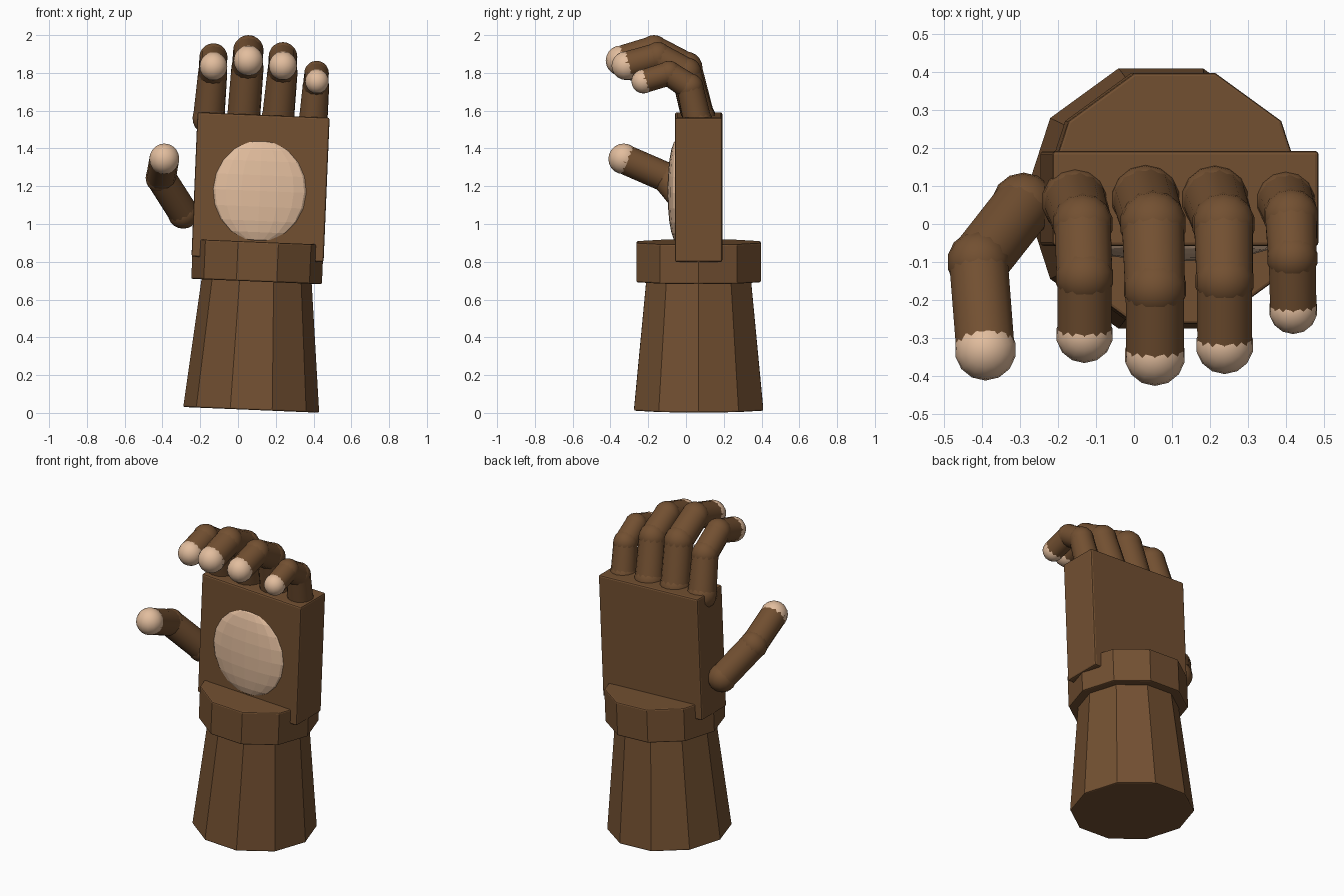
import bpy, bmesh, math
from mathutils import Matrix, Vector

if "Cube" in bpy.data.objects:
    bpy.data.objects.remove(bpy.data.objects["Cube"])


def material(name, rgb):
    m = bpy.data.materials.new(name)
    m.diffuse_color = (*rgb, 1)
    m.use_nodes = True
    m.node_tree.nodes["Principled BSDF"].inputs["Base Color"].default_value = m.diffuse_color
    return m


BROWN = material("brown", (0.17, 0.08, 0.031))
PALE = material("pale_tan", (0.76, 0.51, 0.34))

# The wrist axis leans slightly to +x
LEAN = Matrix.Translation((0.07, 0.067, 0.016)) @ Matrix.Rotation(math.radians(2.4), 4, 'Y')


def finish(bm, name, mat, bevel=0, smooth=False):
    me = bpy.data.meshes.new(name)
    bm.to_mesh(me)
    bm.free()
    me.materials.append(mat)
    ob = bpy.data.objects.new(name, me)
    bpy.context.collection.objects.link(ob)
    if bevel:
        b = ob.modifiers.new("edge_bevel", 'BEVEL')
        b.width = bevel
        b.segments = 2
        b.limit_method = 'ANGLE'
        b.angle_limit = math.radians(50)
    if smooth:
        bpy.ops.object.select_all(action='DESELECT')
        ob.select_set(True)
        bpy.context.view_layer.objects.active = ob
        bpy.ops.object.shade_smooth_by_angle(angle=math.radians(30))
    return ob


def frustum(name, r0, r1, z0, z1):
    """Ten-sided arm section along the leaning axis."""
    bm = bmesh.new()
    m = LEAN @ Matrix.Translation((0, 0, (z0 + z1) / 2)) @ Matrix.Rotation(math.pi / 2, 4, 'Z')
    bmesh.ops.create_cone(bm, cap_ends=True, segments=10, radius1=r0, radius2=r1,
                          depth=z1 - z0, matrix=m)
    return finish(bm, name, BROWN, 0.008)


def ball(bm, p, r):
    bmesh.ops.create_uvsphere(bm, u_segments=14, v_segments=10, radius=r,
                              matrix=Matrix.Translation(p))


def rod(bm, a, b, ra, rb):
    a, b = Vector(a), Vector(b)
    d = b - a
    m = Matrix.Translation((a + b) / 2) @ d.to_track_quat('Z', 'Y').to_matrix().to_4x4()
    bmesh.ops.create_cone(bm, cap_ends=True, segments=14, radius1=ra, radius2=rb,
                          depth=d.length, matrix=m)


def finger(name, joints, radii):
    """Rods between ball joints, with a pale ball at the end."""
    bm = bmesh.new()
    for p, r in zip(joints[:-1], radii[:-1]):
        ball(bm, p, r)
    for i in range(len(joints) - 1):
        rod(bm, joints[i], joints[i + 1], radii[i] * 0.95, radii[i + 1] * 0.97)
    finish(bm, name, BROWN, smooth=True)
    bm = bmesh.new()
    ball(bm, joints[-1], radii[-1])
    finish(bm, name + "_tip", PALE, smooth=True)


# Forearm and cuff
frustum("forearm", 0.36, 0.29, 0.0, 0.70)
frustum("cuff", 0.346, 0.346, 0.68, 0.89)

# Palm block
bm = bmesh.new()
bmesh.ops.create_cube(bm, size=1, matrix=LEAN @ Matrix.Translation((0, 0, 1.18))
                      @ Matrix.Diagonal((0.70, 0.25, 0.765, 1)))
finish(bm, "palm", BROWN, 0.01)

# Round pad on the palm
bm = bmesh.new()
bmesh.ops.create_uvsphere(bm, u_segments=16, v_segments=10, radius=1,
                          matrix=Matrix.Translation((0.115, -0.05, 1.175))
                          @ Matrix.Rotation(math.radians(2.4), 4, 'Y')
                          @ Matrix.Diagonal((0.255, 0.048, 0.27, 1)))
finish(bm, "palm_pad", PALE)

# Fingers: knuckle, two joints and tip
finger("index_finger",
       [(-0.155, 0.06, 1.56), (-0.135, 0.0, 1.79), (-0.13, -0.14, 1.88), (-0.13, -0.29, 1.835)],
       [0.088, 0.08, 0.077, 0.075])
finger("middle_finger",
       [(0.03, 0.065, 1.565), (0.05, 0.0, 1.825), (0.055, -0.17, 1.917), (0.055, -0.345, 1.865)],
       [0.092, 0.088, 0.083, 0.08])
finger("ring_finger",
       [(0.212, 0.065, 1.56), (0.235, 0.0, 1.80), (0.238, -0.15, 1.885), (0.238, -0.318, 1.838)],
       [0.09, 0.083, 0.078, 0.076])
finger("little_finger",
       [(0.398, 0.06, 1.545), (0.412, 0.02, 1.725), (0.416, -0.09, 1.797), (0.418, -0.225, 1.755)],
       [0.08, 0.073, 0.067, 0.064])

# Thumb
finger("thumb",
       [(-0.29, 0.05, 1.06), (-0.408, -0.1, 1.245), (-0.39, -0.33, 1.345)],
       [0.085, 0.083, 0.081])
